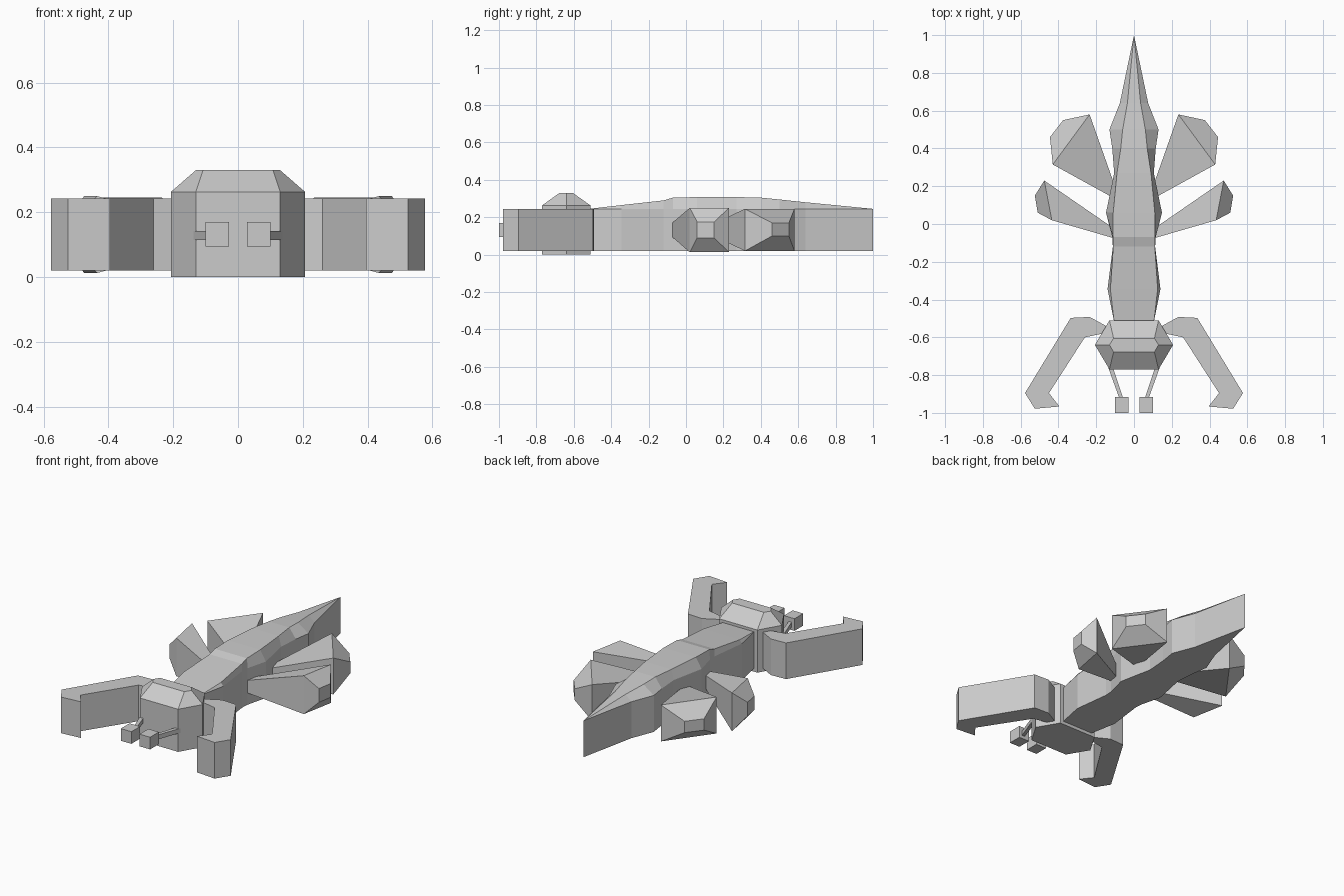
import bpy, bmesh
from mathutils import Vector

if "Cube" in bpy.data.objects:
    bpy.data.objects.remove(bpy.data.objects["Cube"])


def loft(name, rings):
    """Skin a sequence of equal-sized vertex rings and cap both ends."""
    bm = bmesh.new()
    loops = [[bm.verts.new(p) for p in ring] for ring in rings]
    n = len(loops[0])
    for a, b in zip(loops, loops[1:]):
        for i in range(n):
            j = (i + 1) % n
            bm.faces.new((a[i], a[j], b[j], b[i]))
    bm.faces.new(loops[0])
    bm.faces.new(loops[-1])
    bmesh.ops.remove_doubles(bm, verts=bm.verts, dist=0.0005)
    bmesh.ops.recalc_face_normals(bm, faces=bm.faces)
    mesh = bpy.data.meshes.new(name)
    bm.to_mesh(mesh)
    bm.free()
    obj = bpy.data.objects.new(name, mesh)
    bpy.context.collection.objects.link(obj)
    return obj


def mirrored(obj):
    obj.modifiers.new("Mirror", 'MIRROR').use_mirror_merge = False
    return obj


def flat(points, z):
    return [(x, y, z) for x, y in points]


def slab(p, q, z0, z1):
    """Upright rectangle standing on the plan segment p-q."""
    return [(*p, z0), (*q, z0), (*q, z1), (*p, z1)]


# Body: (y, side half width, ridge half width, ridge height)
sections = [
    (-0.52, 0.105, 0.105, 0.245), (-0.345, 0.140, 0.125, 0.265),
    (-0.12, 0.112, 0.110, 0.29), (-0.07, 0.115, 0.110, 0.305),
    (0.06, 0.148, 0.110, 0.308), (0.27, 0.105, 0.090, 0.308),
    (0.40, 0.115, 0.070, 0.305), (0.50, 0.130, 0.060, 0.295),
    (0.64, 0.075, 0.035, 0.28), (1.0, 0.0, 0.0, 0.245),
]
loft("body", [[(-o, y, 0.02), (o, y, 0.02), (o, y, 0.245),
               (i, y, z), (-i, y, z), (-o, y, 0.245)]
              for y, o, i, z in sections])


# Head: six-sided block with a chamfered crown
def hexagon(end, mid, y0, y1):
    return [(-end, y0), (end, y0), (mid, -0.64),
            (end, y1), (-end, y1), (-mid, -0.64)]


base = hexagon(0.13, 0.207, -0.77, -0.51)
loft("head", [flat(base, 0), flat(base, 0.263),
              flat(hexagon(0.108, 0.13, -0.677, -0.605), 0.33)])

# Bent front arms with hooked tips
arm = [(0.13, -0.55), (0.165, -0.53), (0.235, -0.492), (0.335, -0.497),
       (0.577, -0.895), (0.525, -0.978), (0.395, -0.966), (0.45, -0.895),
       (0.26, -0.6), (0.175, -0.582), (0.13, -0.575)]
mirrored(loft("front_arm", [flat(arm, 0.02), flat(arm, 0.243)]))

# Eyes on thin stalks
mirrored(loft("eye_stalk", [slab((0.115, -0.75), (0.14, -0.75), 0.115, 0.143),
                            slab((0.055, -0.93), (0.075, -0.93), 0.115, 0.143)]))
mirrored(loft("eye", [slab((0.028, -1.0), (0.1, -1.0), 0.095, 0.17),
                      slab((0.028, -0.915), (0.1, -0.915), 0.095, 0.17)]))

# Side fins: narrow root, tall middle, narrow outer end
mirrored(loft("rear_fin", [
    slab((0.085, 0.155), (0.085, 0.125), 0.11, 0.155),
    slab((0.235, 0.58), (0.43, 0.315), 0.02, 0.245),
    slab((0.375, 0.55), (0.445, 0.46), 0.10, 0.17)]))
mirrored(loft("middle_fin", [
    slab((0.09, -0.035), (0.09, -0.08), 0.10, 0.165),
    slab((0.475, 0.23), (0.435, 0.02), 0.013, 0.25),
    slab((0.525, 0.15), (0.51, 0.06), 0.09, 0.175)]))
